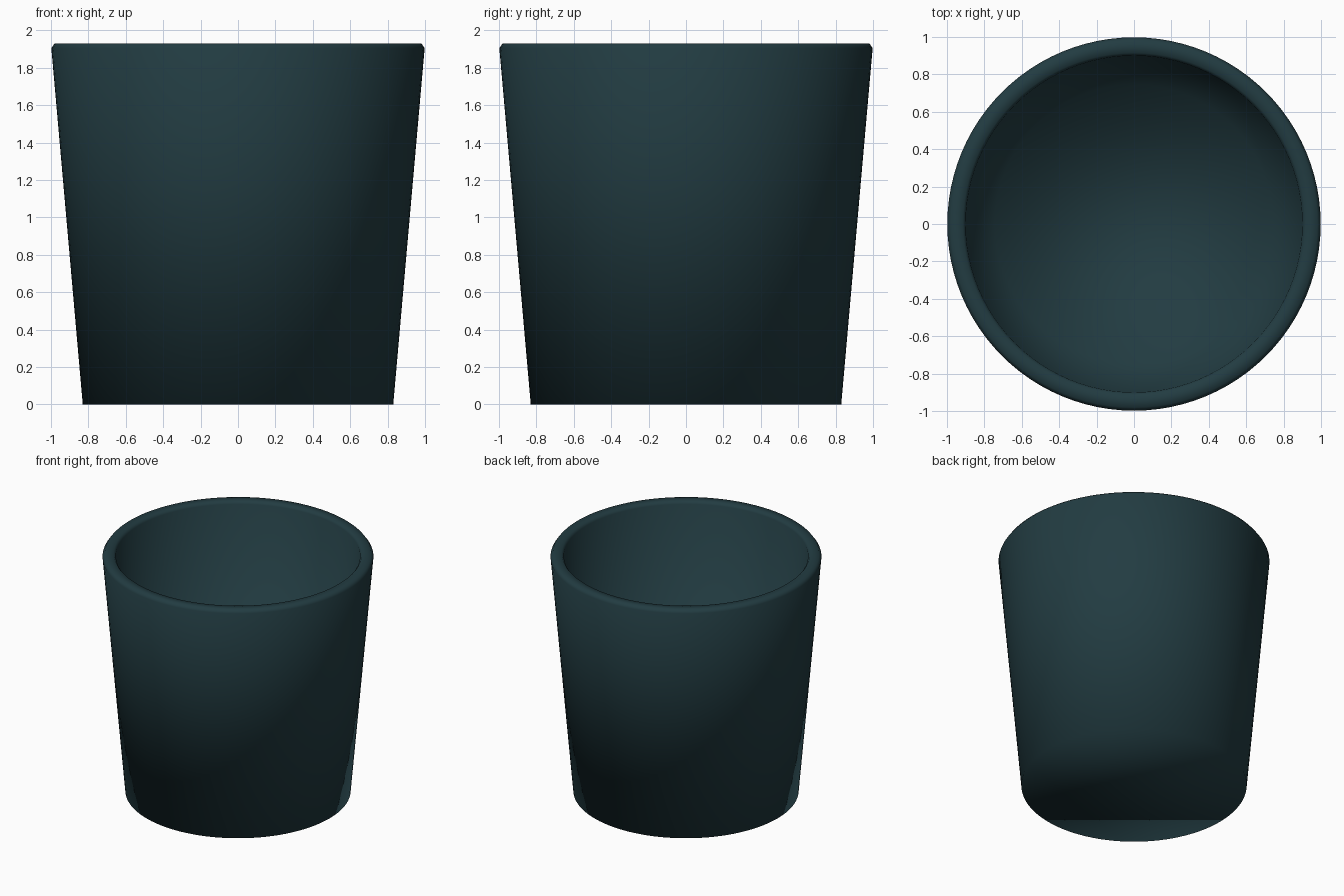
import bpy, bmesh
from math import cos, sin, pi

if "Cube" in bpy.data.objects:
    bpy.data.objects.remove(bpy.data.objects["Cube"])

SEGMENTS = 96

# cup profile (radius, height): outer base, outer wall, bevelled rim, inner wall, inner floor
profile = [(0.83, 0.0), (0.998, 1.905), (0.98, 1.93),
           (0.915, 1.93), (0.90, 1.91), (0.745, 0.12)]

bm = bmesh.new()
rings = [[bm.verts.new((r * cos(2 * pi * i / SEGMENTS), r * sin(2 * pi * i / SEGMENTS), z))
          for i in range(SEGMENTS)] for r, z in profile]

# tapered walls and rim
for a, b in zip(rings, rings[1:]):
    for i in range(SEGMENTS):
        j = (i + 1) % SEGMENTS
        bm.faces.new((a[i], a[j], b[j], b[i]))

# underside and inner floor
bm.faces.new(rings[0][::-1])
bm.faces.new(rings[-1])
bmesh.ops.recalc_face_normals(bm, faces=bm.faces)
for f in bm.faces:
    f.smooth = True

mesh = bpy.data.meshes.new("cup")
bm.to_mesh(mesh)
bm.free()
cup = bpy.data.objects.new("cup", mesh)
bpy.context.collection.objects.link(cup)

# dark teal
mat = bpy.data.materials.new("dark_teal")
mat.diffuse_color = (0.016, 0.045, 0.054, 1.0)
mat.use_nodes = True
mat.node_tree.nodes["Principled BSDF"].inputs["Base Color"].default_value = mat.diffuse_color
mesh.materials.append(mat)
